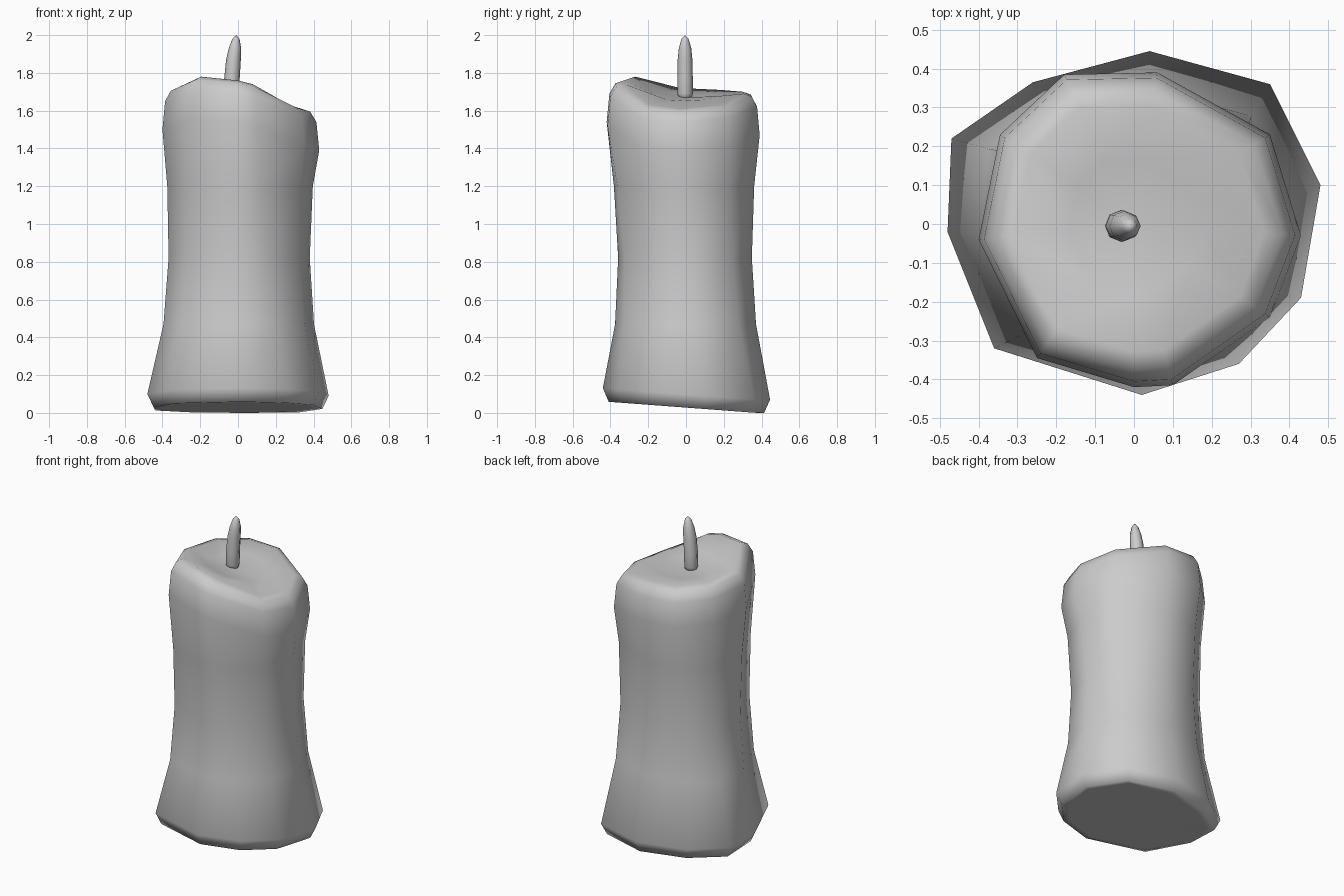
import bpy, bmesh, math
from mathutils import Vector

if "Cube" in bpy.data.objects:
    bpy.data.objects.remove(bpy.data.objects["Cube"])


def loft(name, rings, tip_low, tip_high):
    """Skin a stack of closed rings and close both ends with fans."""
    bm = bmesh.new()
    rows = [[bm.verts.new(p) for p in ring] for ring in rings]
    n = len(rows[0])
    for a, b in zip(rows, rows[1:]):
        for i in range(n):
            j = (i + 1) % n
            bm.faces.new((a[i], a[j], b[j], b[i]))
    low, high = bm.verts.new(tip_low), bm.verts.new(tip_high)
    for i in range(n):
        j = (i + 1) % n
        bm.faces.new((low, rows[0][j], rows[0][i]))
        bm.faces.new((high, rows[-1][i], rows[-1][j]))
    bmesh.ops.recalc_face_normals(bm, faces=bm.faces)
    for f in bm.faces:
        f.smooth = True
    mesh = bpy.data.meshes.new(name)
    bm.to_mesh(mesh)
    bm.free()
    obj = bpy.data.objects.new(name, mesh)
    bpy.context.collection.objects.link(obj)
    return obj


# Wax body: irregular ten-sided outlines at foot and shoulder, uneven rim heights
foot = [(.48, .10), (.35, .36), (.04, .445), (-.26, .365), (-.47, .22),
        (-.48, -.02), (-.36, -.32), (.02, -.44), (.27, -.36), (.43, -.19)]
top = [(.43, -.03), (.35, .23), (.06, .39), (-.18, .385), (-.345, .23),
       (-.40, -.04), (-.25, -.345), (.0, -.42), (.10, -.415), (.35, -.24)]
rim_z = [1.61, 1.63, 1.69, 1.70, 1.71, 1.72, 1.78, 1.76, 1.74, 1.63]


def outline(t, scale):
    return [Vector(a).lerp(Vector(b), t) * scale for a, b in zip(foot, top)]


def floor_z(y):
    return max(0.0, .028 - .075 * y)


rings = [[(p.x, p.y, floor_z(p.y)) for p in outline(0, s)] for s in (.85, .93)]
rings.append([(p.x, p.y, .07 + floor_z(p.y)) for p in outline(0, 1)])
for z, t, s in ((.47, .3, .865), (.82, .5, .835), (1.2, .8, .9)):
    rings.append([(p.x, p.y, z) for p in outline(t, s)])
# Rounded shoulder, then the sunken pool around the wick
for drop, s in ((.22, 1), (.07, .965), (.015, .89), (0, .78)):
    rings.append([(p.x, p.y, h - drop) for p, h in zip(outline(1, s), rim_z)])
rings.append([(p.x, p.y, 1.67 + .3 * (h - 1.67)) for p, h in zip(outline(1, .42), rim_z)])
loft("wax_body", rings, (0, 0, .03), (-.02, 0, 1.67))

# Wick: slightly leaning tapered stalk
wick = []
for x, z, r in ((-.034, 1.665, .034), (-.034, 1.69, .041), (-.032, 1.77, .041),
                (-.024, 1.87, .039), (-.016, 1.93, .033), (-.011, 1.98, .019)):
    wick.append([(x + r * math.cos(k * math.tau / 8), -.005 + r * math.sin(k * math.tau / 8), z)
                 for k in range(8)])
loft("wick", wick, (-.034, -.005, 1.655), (-.009, -.005, 2.0))
